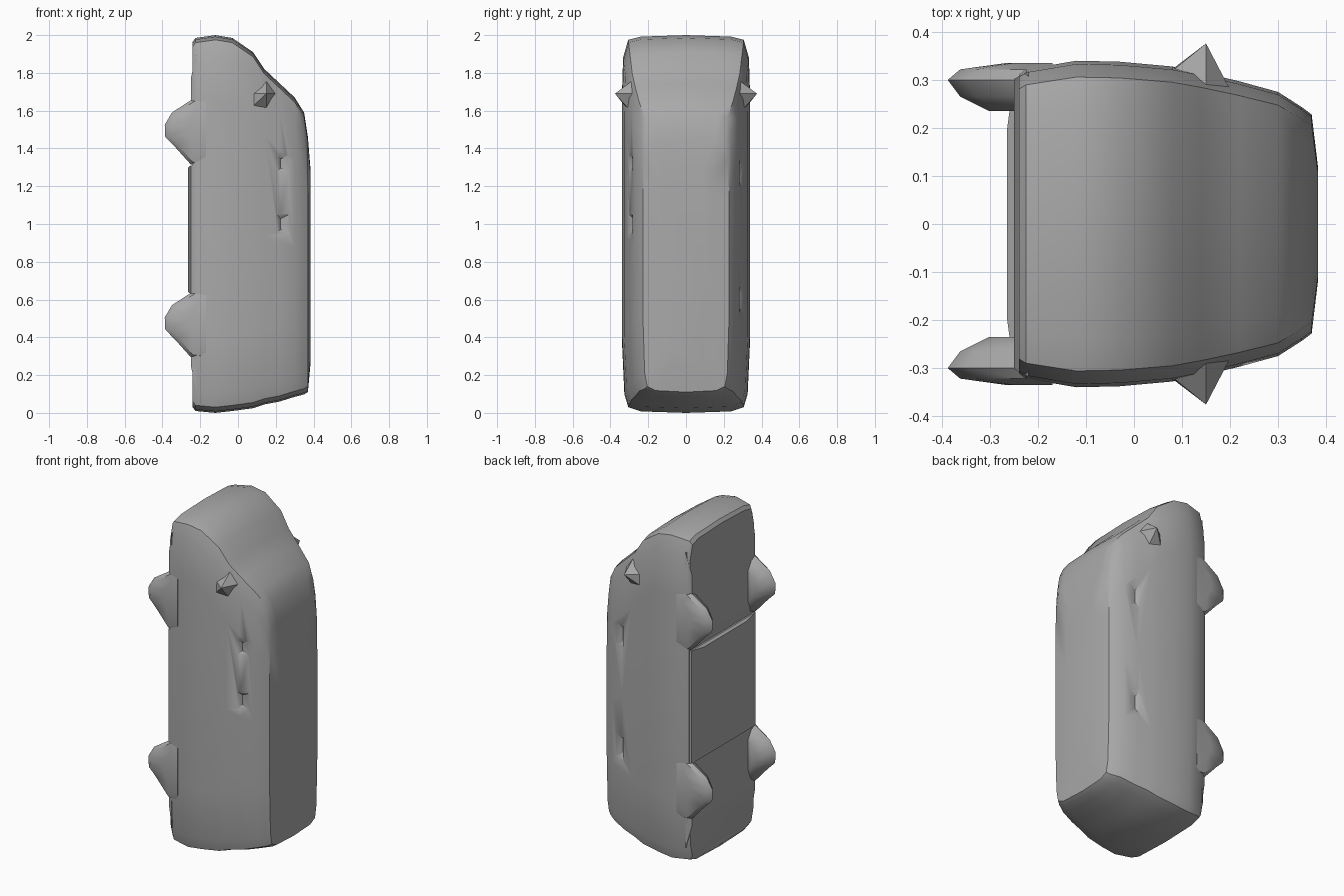
import bpy, bmesh, math
from mathutils import Vector

if "Cube" in bpy.data.objects:
    bpy.data.objects.remove(bpy.data.objects["Cube"])

grey = bpy.data.materials.new("plain_grey")
grey.diffuse_color = (0.4, 0.4, 0.4, 1)
grey.use_nodes = True
grey.node_tree.nodes["Principled BSDF"].inputs["Base Color"].default_value = grey.diffuse_color


def add_object(name, bm, angle=35):
    bmesh.ops.recalc_face_normals(bm, faces=bm.faces[:])
    mesh = bpy.data.meshes.new(name)
    bm.to_mesh(mesh)
    bm.free()
    mesh.materials.append(grey)
    obj = bpy.data.objects.new(name, mesh)
    bpy.context.collection.objects.link(obj)
    bpy.context.view_layer.objects.active = obj
    obj.select_set(True)
    bpy.ops.object.shade_smooth_by_angle(angle=math.radians(angle))
    obj.select_set(False)
    return obj


def loft(rings):
    bm = bmesh.new()
    loops = [[bm.verts.new(p) for p in ring] for ring in rings]
    n = len(loops[0])
    for a, b in zip(loops, loops[1:]):
        for i in range(n):
            j = (i + 1) % n
            bm.faces.new((a[i], a[j], b[j], b[i]))
    bm.faces.new(loops[0])
    bm.faces.new(loops[-1])
    return bm


def hull(points):
    bm = bmesh.new()
    verts = [bm.verts.new(p) for p in points]
    bmesh.ops.convex_hull(bm, input=verts)
    return bm


# Van body on its tail: floor to roof runs along x, nose at the top of z
def body_ring(x, z0, z1, w):
    half = [(0.70, z0 + 0.008), (0.90, z0 + 0.03), (0.96, z0 + 0.1), (1, z0 + 0.4),
            (1, (z0 + z1) / 2), (1, z1 - 0.35), (0.98, z1 - 0.12),
            (0.90, z1 - 0.025), (0.70, z1 - 0.008)]
    side = [(x, w * f, z) for f, z in half]
    other = [(x, -y, z) for x, y, z in reversed(side)]
    return [(x, 0, z0)] + side + [(x, 0, z1)] + other


stations = [(-0.24, 0.03, 1.965, 0.312), (-0.225, 0.01, 1.985, 0.322),
            (-0.12, 0.0, 2.0, 0.34), (-0.03, 0.01, 1.985, 0.338),
            (0.08, 0.025, 1.91, 0.328), (0.14, 0.045, 1.82, 0.316),
            (0.22, 0.06, 1.745, 0.297), (0.30, 0.085, 1.67, 0.275),
            (0.35, 0.098, 1.59, 0.243), (0.37, 0.11, 1.46, 0.228),
            (0.383, 0.25, 1.30, 0.12)]
body = add_object("van_body", loft([body_ring(*s) for s in stations]))

# Small window dents along both sides
dents = [(-1, 1.32, 0.06), (-1, 1.0, 0.07), (1, 1.27, 0.1), (1, 0.6, 0.1)]
for i, (s, z, h) in enumerate(dents):
    pts = [(0.195, s * 0.32, z + h), (0.195, s * 0.32, z - h), (0.31, s * 0.29, z + h),
           (0.31, s * 0.29, z - h), (0.225, s * 0.278, z + h * 0.4), (0.225, s * 0.278, z - h * 0.4)]
    cutter = add_object(f"dent_cutter_{i}", hull(pts))
    cutter.hide_render = True
    cutter.hide_set(True)
    cut = body.modifiers.new("dent", "BOOLEAN")
    cut.operation = "DIFFERENCE"
    cut.solver = "EXACT"
    cut.object = cutter

# Shallow floor pan between the wheels
floor = []
for x, w, z0, z1 in [(-0.22, 0.322, 0.63, 1.31), (-0.25, 0.305, 0.63, 1.31),
                     (-0.264, 0.2, 0.64, 1.30)]:
    floor.append([(x, -w, z0), (x, w, z0), (x, w, z1), (x, -w, z1)])
add_object("floor_pan", loft(floor), 20)

# Lower shell linking floor to wheels
for name, z0, z1 in [("tail_floor", 0.2, 0.63), ("nose_floor", 1.31, 1.82)]:
    add_object(name, loft([[(x, -w, a), (x, w, a), (x, w, b), (x, -w, b)]
               for x, w, a, b in [(-0.22, 0.318, z0 - 0.08, z1 + (0.08 if z1 > 1 else 0)),
                                  (-0.25, 0.302, z0 + 0.05, z1 - (0.05 if z1 > 1 else 0))]]), 20)

# Rounded wheel lumps: (x, z) outline, z measured from the wheel centre
outline = [(-0.17, -0.19), (-0.25, -0.18), (-0.335, -0.085), (-0.385, -0.035),
           (-0.388, 0.03), (-0.35, 0.095), (-0.25, 0.16), (-0.17, 0.20)]
for end, zc, flip in [("front", 1.495, 1), ("rear", 0.475, 1)]:
    for side, s in [("left", 1), ("right", -1)]:
        rings = []
        for y, k in [(0.235, 0.6), (0.265, 0.88), (0.30, 1.0), (0.322, 0.88), (0.335, 0.45)]:
            rings.append([(-0.17 + (x + 0.17) * k, s * y, zc + z * (0.4 + 0.6 * k))
                          for x, z in outline])
        add_object(f"{end}_{side}_wheel", loft(rings), 40)

# Pointed door mirrors
for side, s in [("left", 1), ("right", -1)]:
    pts = [(0.15, s * 0.376, 1.69), (0.07, s * 0.315, 1.615), (0.075, s * 0.315, 1.69),
           (0.15, s * 0.29, 1.755), (0.20, s * 0.28, 1.69), (0.15, s * 0.30, 1.605),
           (0.14, s * 0.25, 1.67)]
    add_object(f"{side}_mirror", hull(pts), 10)
